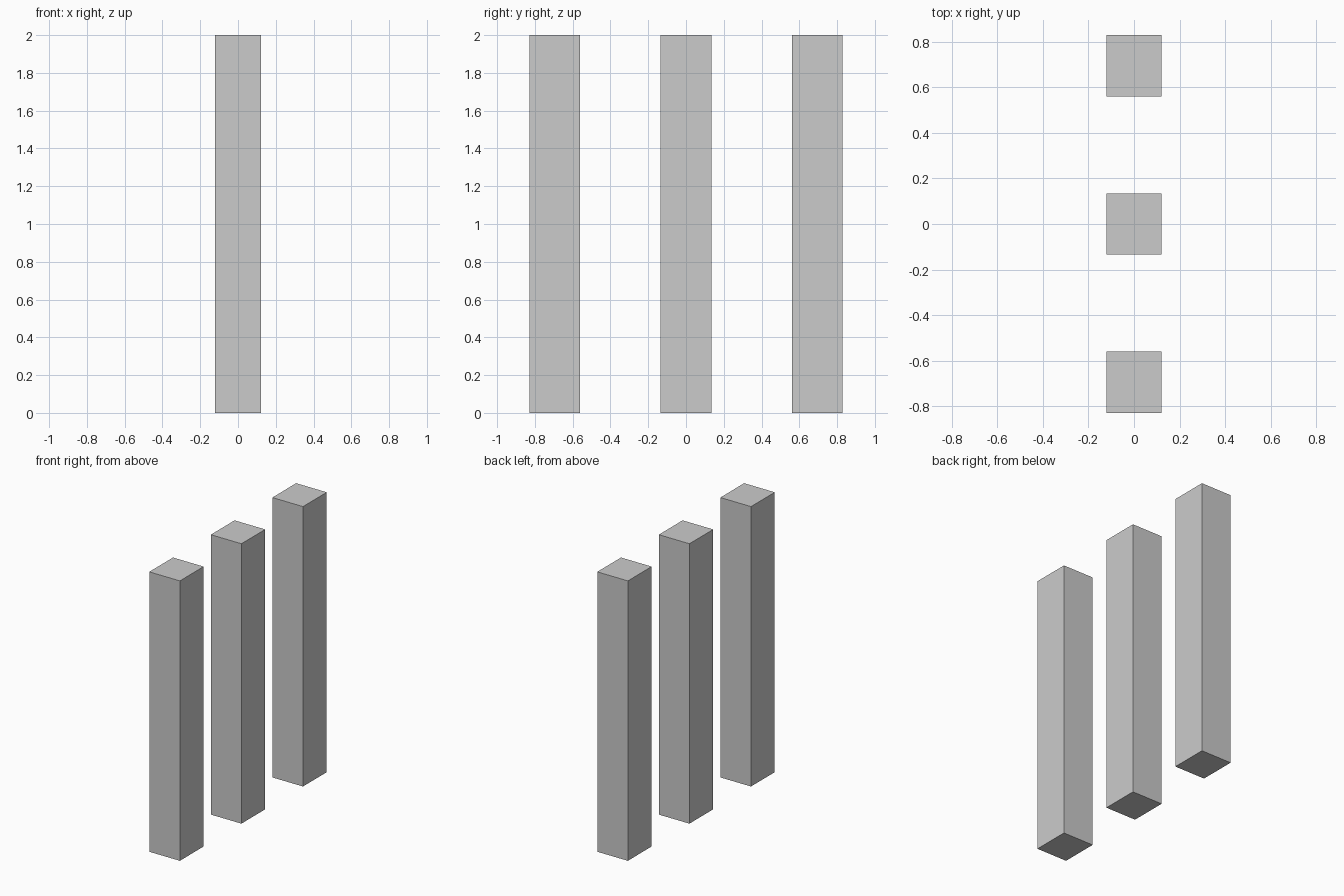
import bpy

if "Cube" in bpy.data.objects:
    bpy.data.objects.remove(bpy.data.objects["Cube"])

WIDTH, DEPTH, HEIGHT = 0.242, 0.268, 2.0
SPACING = 0.695


def pillar(name, y):
    bpy.ops.mesh.primitive_cube_add(size=1, location=(0, y, HEIGHT / 2))
    obj = bpy.context.object
    obj.name = name
    obj.scale = (WIDTH, DEPTH, HEIGHT)
    bpy.ops.object.transform_apply(location=False, rotation=False, scale=True)


# Three identical square pillars in a row from front to back
for i, name in enumerate(("front_pillar", "middle_pillar", "back_pillar")):
    pillar(name, (i - 1) * SPACING)
